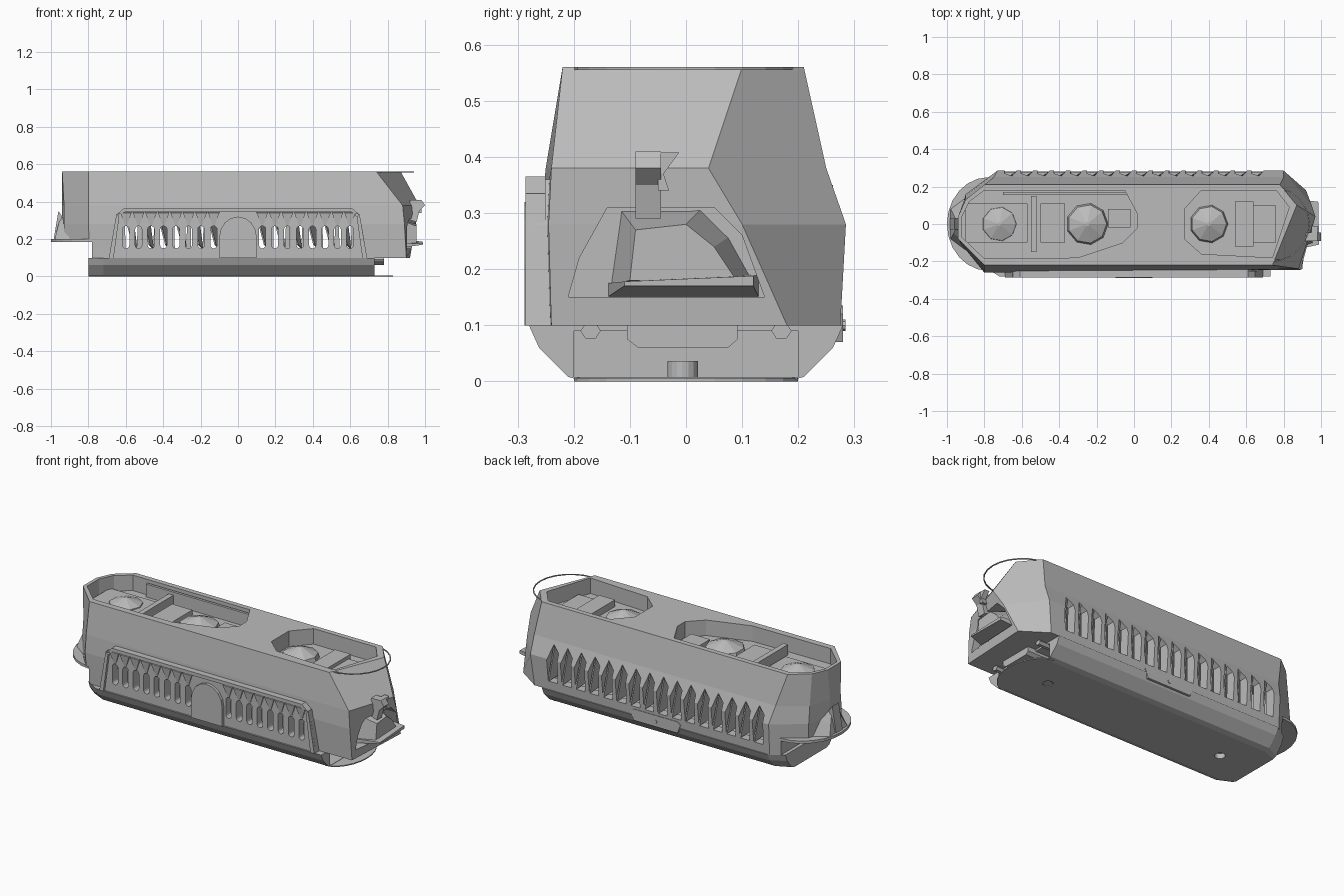
import bpy, bmesh, math

if "Cube" in bpy.data.objects:
    bpy.data.objects.remove(bpy.data.objects["Cube"])

grey = bpy.data.materials.new("plain grey")
grey.use_nodes = True
grey.diffuse_color = (0.5, 0.5, 0.5, 1)
grey.node_tree.nodes["Principled BSDF"].inputs["Base Color"].default_value = (0.5, 0.5, 0.5, 1)


def finish(name, bm):
    bmesh.ops.recalc_face_normals(bm, faces=bm.faces[:])
    mesh = bpy.data.meshes.new(name)
    bm.to_mesh(mesh)
    bm.free()
    mesh.materials.append(grey)
    ob = bpy.data.objects.new(name, mesh)
    bpy.context.collection.objects.link(ob)
    return ob


def add_loft(bm, rings):
    """Skin a row of point rings and close both ends."""
    rows = [[bm.verts.new(p) for p in ring] for ring in rings]
    n = len(rows[0])
    for a, b in zip(rows, rows[1:]):
        for i in range(n):
            j = (i + 1) % n
            bm.faces.new((a[i], a[j], b[j], b[i]))
    bm.faces.new(rows[0])
    bm.faces.new(rows[-1])


def place(axis, u, v, w):
    return {"x": (w, u, v), "y": (u, w, v), "z": (u, v, w)}[axis]


def prisms(name, outlines, axis, lo, hi):
    """Extrude flat outlines along one axis into one object."""
    bm = bmesh.new()
    for pts in outlines:
        add_loft(bm, [[place(axis, u, v, w) for u, v in pts] for w in (lo, hi)])
    return finish(name, bm)


def box(name, x0, x1, y0, y1, z0, z1):
    return prisms(name, [[(x0, y0), (x1, y0), (x1, y1), (x0, y1)]], "z", z0, z1)


def oval(cx, cy, rx, ry, n=16):
    return [(cx + rx * math.cos(math.tau * i / n), cy + ry * math.sin(math.tau * i / n)) for i in range(n)]


def arc(cx, rx, ry, start, n=12):
    """Half oval about the x axis, from the given angle in half turns."""
    angles = [math.pi * (start + i / n) for i in range(n + 1)]
    return [(cx + rx * math.cos(a), ry * math.sin(a)) for a in angles]


def capsule(cx, half, lo, hi, n=6):
    top = [(cx + half * math.cos(math.pi * i / n), hi - half + half * math.sin(math.pi * i / n)) for i in range(n + 1)]
    return top + [(2 * cx - x, lo + hi - z) for x, z in top]


def dome(name, cx, cy, r, z0, z1, n=9):
    bm = bmesh.new()
    add_loft(bm, [[(x, y, z) for x, y in oval(cx, cy, r * s, r * s, n)]
                  for s, z in ((1, z0), (0.9, (z0 + z1) / 2), (0.1, z1))])
    return finish(name, bm)


def cut(target, *cutters):
    for c in cutters:
        c.hide_render = True
        mod = target.modifiers.new("cut", "BOOLEAN")
        mod.operation, mod.solver, mod.object = "DIFFERENCE", "EXACT", c
        bpy.context.view_layer.objects.active = target
        bpy.ops.object.modifier_apply(modifier=mod.name)


# Faceted upper shell
levels = [
    (0.10, [(-.93, -.10), (-.79, -.25), (.90, -.24), (.92, .18), (.78, .275), (-.73, .275), (-.90, .16), (-.93, .02)]),
    (0.28, [(-.93, -.10), (-.80, -.26), (.89, -.245), (.95, .10), (.80, .285), (-.73, .285), (-.90, .16), (-.94, .02)]),
    (0.38, [(-.93, -.09), (-.80, -.25), (.88, -.24), (.97, .04), (.80, .25), (-.75, .25), (-.90, .15), (-.94, .02)]),
    (0.56, [(-.94, -.08), (-.80, -.22), (.74, -.22), (.87, .10), (.78, .21), (-.80, .21), (-.90, .13), (-.94, .04)]),
]
bm = bmesh.new()
add_loft(bm, [[(x, y, z) for x, y in pts] for z, pts in levels])
shell = finish("upper_shell", bm)

# Front vent panel
panel = prisms("vent_panel", [[(-.67, .1), (-.65, .32), (-.61, .36), (.61, .36), (.66, .28), (.69, .1)]], "y", -.272, -.23)

# Hollow body, undercut end, open deck pockets, and vents on both sides
undercut = box("undercut_cutter", -1.1, -.78, -.4, .4, 0, .2)
cavity = box("cavity_cutter", -.74, .72, -.225, .225, .12, .40)
left_pocket = [(-.92, -.07), (-.80, -.185), (-.30, -.18), (-.06, -.10), (.02, -.02), (.02, .05),
               (-.05, .18), (-.80, .18), (-.88, .12), (-.92, .04)]
right_pocket = [(.27, -.08), (.36, -.16), (.74, -.18), (.83, .09), (.76, .18), (.36, .18), (.27, .08)]
pockets = prisms("pocket_cutter", [left_pocket, right_pocket], "z", .47, .6)
centres = [s * (.13 + .067 * i) for s in (-1, 1) for i in range(8)]
slots = prisms("slot_cutter", [capsule(x, .018, .15, .27) for x in centres], "y", -.4, 0)
back_centres = [-.66 + .088 * i for i in range(16)]
back_vents = prisms("back_vent_cutter",
                    [[(x - .03, .15), (x + .03, .15), (x + .036, .27), (x + .008, .36), (x - .032, .32)]
                     for x in back_centres], "y", .1, .4)
window = prisms("nose_window_cutter",
                [[(-.21, .15), (-.19, .22), (-.14, .31), (.05, .31), (.10, .26), (.14, .15)]], "x", .86, 1.1)
cut(shell, undercut, cavity, pockets, slots, back_vents, window)
cut(panel, slots)
for c in (undercut, cavity, pockets, slots, back_vents, window):
    bpy.data.objects.remove(c)

# Frame, slot hoods and centre arch on the front
prisms("frame_top", [[(-.65, .33), (-.61, .365), (.61, .365), (.65, .33), (.60, .345), (-.60, .345)]], "y", -.286, -.25)
for s, side in ((-1, "right"), (1, "left")):
    prisms("frame_" + side, [[(s * .69, .1), (s * .65, .335), (s * .635, .32), (s * .665, .1)]], "y", -.286, -.25)
bm = bmesh.new()
for x in centres:
    add_loft(bm, [[(x - .03, -.27, .345), (x + .03, -.27, .345), (x + .03, -.284, .34), (x - .03, -.284, .34)],
                  [(x - .004, -.27, .27), (x + .004, -.27, .27), (x + .004, -.274, .27), (x - .004, -.274, .27)]])
finish("slot_hoods", bm)
arch = [(x, .21 + z) for x, z in arc(0, .1, .11, 0, 8)] + [(-.10, .1), (.10, .1)]
prisms("centre_arch", [arch], "y", -.288, -.25)

# Angled fins inside the back vents
bm = bmesh.new()
for x in back_centres:
    add_loft(bm, [[(x + .026, .278, .15), (x + .034, .278, .15), (x + .014, .20, .17), (x + .006, .20, .17)],
                  [(x, .262, .35), (x + .008, .262, .35), (x - .02, .20, .30), (x - .028, .20, .30)]])
finish("back_fins", bm)
prisms("back_latch", [[(-.16, .12), (-.14, .07), (.14, .07), (.16, .12), (.14, .135), (-.14, .135)]], "y", .24, .28)
prisms("latch_pin", [oval(0, .10, .01, .01, 8)], "y", .275, .284)

# Fittings in the deck pockets
for name, x, r, top in (("end_dome", -.72, .10, .52), ("middle_dome", -.25, .115, .535), ("left_dome", .40, .105, .535)):
    dome(name, x, 0, r, .46, top)
for name, x0, x1, y0, y1, top in (
        ("end_tray", -.90, -.57, -.10, .11, .485), ("cross_block", -.55, -.52, -.15, .15, .53),
        ("middle_tray", -.50, -.37, -.10, .11, .50), ("dome_bracket", -.14, -.02, -.02, .08, .50),
        ("left_block", .54, .64, -.12, .12, .51), ("left_tray", .64, .76, -.10, .10, .49),
        ("deck_rail", -.70, -.02, .155, .17, .545)):
    box(name, x0, x1, y0, y1, .46, top)

# Thin rounded rim standing off the left end of the deck
outer, inner = arc(.74, .20, .20, -.5), arc(.74, .194, .194, -.5)
prisms("deck_rim", [outer + inner[::-1]], "z", .555, .56)

# Lower tub, chamfered at one end and open at the other
half = [(.28, .1), (.262, .06), (.21, .008), (.18, 0)]
section = half + [(-y, z) for y, z in reversed(half)]
bm = bmesh.new()
add_loft(bm, [[(x, y * k, z) for y, z in section] for x, k in ((-.80, .82), (-.72, 1), (.73, 1))])
tub = finish("lower_tub", bm)
inside = box("tub_cutter", .35, .9, -.2, .2, .008, .09)
holes = prisms("hole_cutter", [oval(x, 0, .028, .028) for x in (-.57, .57)], "z", -.1, .03)
cut(tub, inside, holes)
for c in (inside, holes):
    bpy.data.objects.remove(c)
prisms("floor_lip", [arc(.70, .13, .2, -.5)], "z", 0, .006)
prisms("floor_peg", [oval(.57, -.006, .027, .027)], "z", .004, .036)
prisms("tub_block", [[(-.105, .11), (-.105, .075), (-.085, .06), (.075, .06), (.092, .075), (.092, .11)]], "x", .50, .78)
for s, side in ((-1, "right"), (1, "left")):
    prisms("knob_" + side, [oval(s * .17, .09, .018, .016, 6)], "x", .6, .78)

# Left end: faceted lamp, lip and hook
bm = bmesh.new()
add_loft(bm, [[(.84, y, z) for y, z in ((-.14, .17), (.13, .17), (.08, .26), (.03, .31), (-.12, .31))],
              [(.955, y, z) for y, z in ((-.10, .18), (.09, .18), (.05, .24), (0, .28), (-.09, .27))]])
finish("end_lamp", bm)
bm = bmesh.new()
add_loft(bm, [[(.85, -.14, .15), (.85, .13, .15), (.85, .13, .19), (.85, -.14, .175)],
              [(.99, -.11, .17), (.985, .12, .17), (.985, .12, .188), (.99, -.11, .178)]])
finish("end_lip", bm)
prisms("end_hook", [[(.90, .31), (.955, .29), (.97, .35), (1, .38), (.98, .41), (.92, .41)]], "y", -.09, -.045)
prisms("hook_tip", [[(-.05, .34), (-.03, .34), (-.04, .37), (-.012, .408), (-.05, .408)]], "x", .95, .98)

# Right end: wide rounded shelf with a jagged bracket
prisms("shelf", [arc(-.78, .22, .25, .5)], "z", .185, .2)
bm = bmesh.new()
add_loft(bm, [[(-.98, -.08, .20), (-.90, -.14, .20), (-.90, .14, .20), (-.98, .08, .20)],
              [(-.965, -.05, .26), (-.90, -.10, .29), (-.90, .10, .29), (-.965, .05, .26)],
              [(-.95, -.02, .31), (-.91, -.05, .33), (-.91, .05, .33), (-.95, .02, .31)]])
finish("shelf_bracket", bm)
prisms("bracket_spike", [[(-.985, .2), (-.94, .2), (-.94, .32), (-.96, .35)]], "y", -.03, .03)
